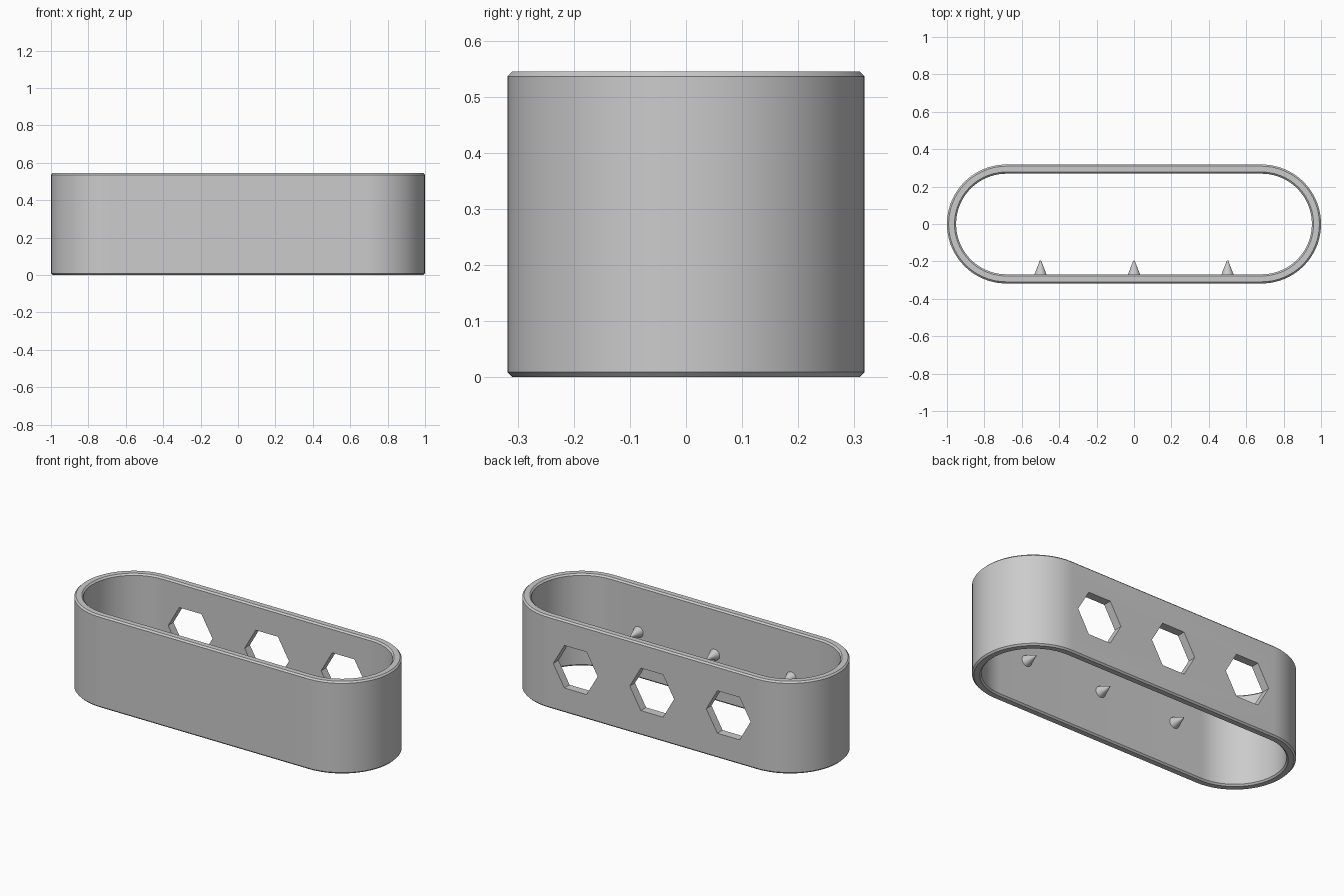
import bpy, bmesh, math
from mathutils import Matrix

cube = bpy.data.objects.get("Cube")
if cube:
    bpy.data.objects.remove(cube, do_unlink=True)

HEIGHT, RADIUS, STRAIGHT = 0.545, 0.318, 0.682
WALL, CHAMFER = 0.049, 0.009
ARC_STEPS = 40
STATIONS = (-0.5, 0, 0.5)
MID = HEIGHT / 2

grey = bpy.data.materials.new("light grey")
grey.use_nodes = True
colour = (0.6, 0.6, 0.6, 1)
grey.diffuse_color = colour
grey.node_tree.nodes["Principled BSDF"].inputs["Base Color"].default_value = colour


def make_object(name, bm):
    bmesh.ops.recalc_face_normals(bm, faces=bm.faces)
    mesh = bpy.data.meshes.new(name)
    bm.to_mesh(mesh)
    bm.free()
    mesh.materials.append(grey)
    obj = bpy.data.objects.new(name, mesh)
    bpy.context.collection.objects.link(obj)
    return obj


def select_only(obj):
    bpy.ops.object.select_all(action='DESELECT')
    obj.select_set(True)
    bpy.context.view_layer.objects.active = obj


def smooth(obj):
    select_only(obj)
    bpy.ops.object.shade_smooth_by_angle(angle=math.radians(30))


def stadium(bm, inset, z):
    """One loop of vertices: two half circles joined by straight runs."""
    r = RADIUS - inset
    loop = []
    for side in (1, -1):
        for i in range(ARC_STEPS + 1):
            a = math.pi * (i / ARC_STEPS - 0.5)
            loop.append(bm.verts.new((side * (STRAIGHT + r * math.cos(a)),
                                      side * r * math.sin(a), z)))
    return loop


def y_cone(name, sides, r1, r2, depth, location, spin=0):
    """Cone or prism running along +y, centred on location."""
    bm = bmesh.new()
    turn = Matrix.Rotation(-math.pi / 2, 4, 'X') @ Matrix.Rotation(spin, 4, 'Z')
    bmesh.ops.create_cone(bm, cap_ends=True, segments=sides, radius1=r1,
                          radius2=r2, depth=depth,
                          matrix=Matrix.Translation(location) @ turn)
    return make_object(name, bm)


# Ring wall: chamfered section swept round the stadium outline
section = [(CHAMFER, 0), (0, CHAMFER), (0, HEIGHT - CHAMFER), (CHAMFER, HEIGHT),
           (WALL - CHAMFER, HEIGHT), (WALL, HEIGHT - CHAMFER),
           (WALL, CHAMFER), (WALL - CHAMFER, 0)]
bm = bmesh.new()
loops = [stadium(bm, inset, z) for inset, z in section]
for k, low in enumerate(loops):
    high = loops[(k + 1) % len(loops)]
    for i in range(len(low)):
        j = (i + 1) % len(low)
        bm.faces.new((low[i], low[j], high[j], high[i]))
ring = make_object("ring_wall", bm)

# Hexagonal holes through the back wall, with corners pointing sideways
for x in STATIONS:
    cutter = y_cone("hole_cutter", 6, 0.145, 0.145, 0.2, (x, RADIUS, MID),
                    spin=math.pi / 2)
    # Turn the prism if its corners point up instead of sideways
    xs = max(v.co.x for v in cutter.data.vertices) - x
    if xs < 0.14:
        pivot = Matrix.Translation((x, RADIUS, MID))
        cutter.data.transform(pivot @ Matrix.Rotation(math.pi / 6, 4, 'Y') @ pivot.inverted())
    cutter.hide_render = True
    cut = ring.modifiers.new("hole", 'BOOLEAN')
    cut.operation = 'DIFFERENCE'
    cut.solver = 'EXACT'
    cut.object = cutter
    select_only(ring)
    bpy.ops.object.modifier_apply(modifier=cut.name)
    bpy.data.objects.remove(cutter, do_unlink=True)
smooth(ring)

# Small spikes on the inside of the front wall
SPIKE = 0.075
for label, x in zip(("right", "middle", "left"), STATIONS):
    spike = y_cone("spike_" + label, 32, 0.032, 0.003, SPIKE,
                   (x, -RADIUS + WALL + SPIKE / 2, MID))
    smooth(spike)
